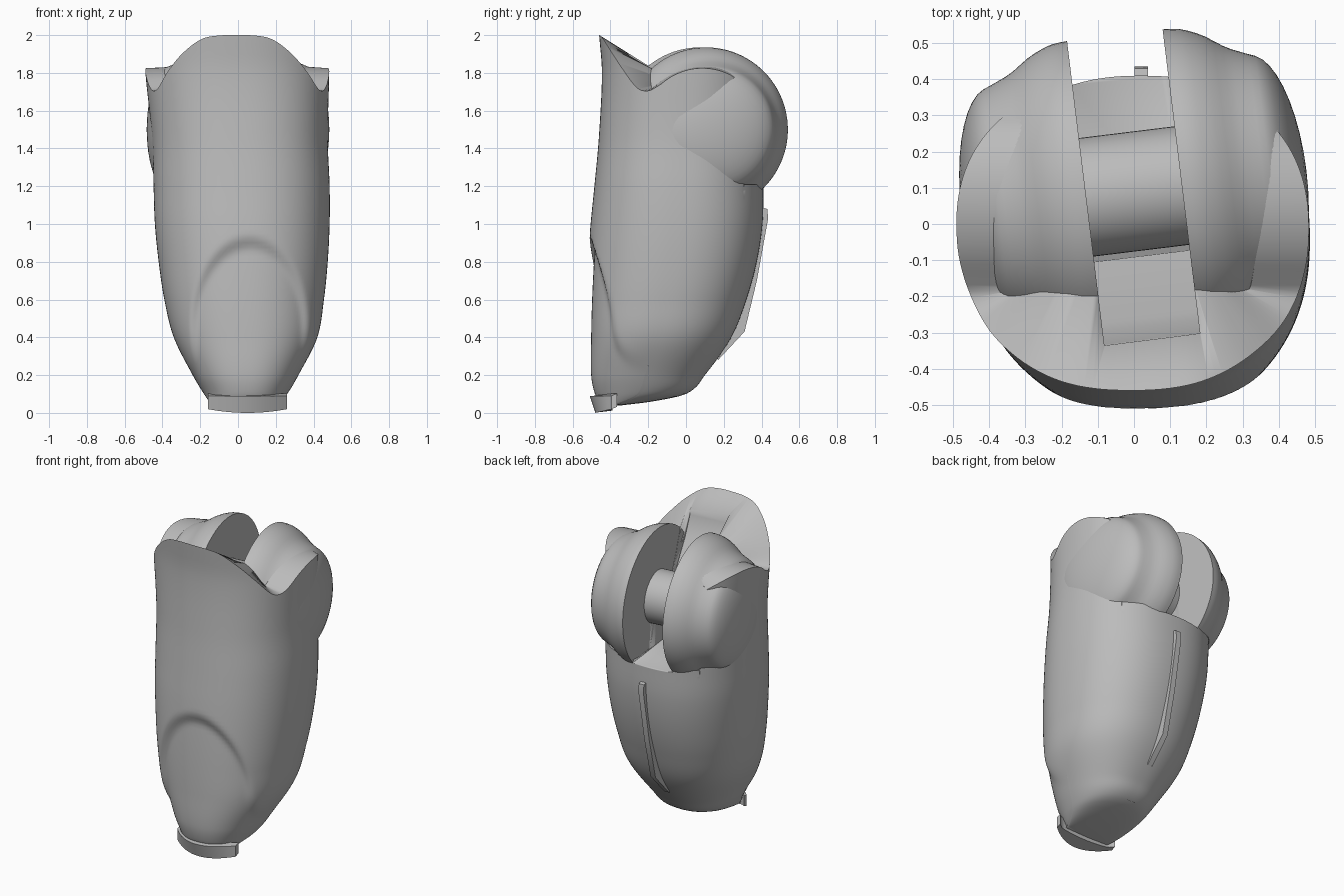
import bpy, bmesh, math
from mathutils import Vector

if "Cube" in bpy.data.objects:
    bpy.data.objects.remove(bpy.data.objects["Cube"])

grey = bpy.data.materials.new("plain grey")
grey.use_nodes = True
grey.diffuse_color = (0.5, 0.5, 0.5, 1)
grey.node_tree.nodes["Principled BSDF"].inputs["Base Color"].default_value = (0.5, 0.5, 0.5, 1)

TILT = math.radians(7)
HUB = Vector((0, 0.09, 1.5))
COLS, ROWS = 144, 72


def finish(name, bm, angle=35):
    bmesh.ops.recalc_face_normals(bm, faces=bm.faces)
    mesh = bpy.data.meshes.new(name)
    bm.to_mesh(mesh)
    bm.free()
    mesh.materials.append(grey)
    ob = bpy.data.objects.new(name, mesh)
    bpy.context.collection.objects.link(ob)
    bpy.ops.object.select_all(action='DESELECT')
    ob.select_set(True)
    bpy.context.view_layer.objects.active = ob
    bpy.ops.object.shade_smooth_by_angle(angle=math.radians(angle))
    return ob


def curve(table, t, k=1):
    """Smooth interpolation of column k against column 0."""
    n = len(table)
    if t <= table[0][0]:
        return table[0][k]
    if t >= table[-1][0]:
        return table[-1][k]
    i = next(j for j in range(n - 1) if table[j + 1][0] >= t)

    def slope(j):
        a, b = table[max(j - 1, 0)], table[min(j + 1, n - 1)]
        return (b[k] - a[k]) / (b[0] - a[0])
    p, q = table[i], table[i + 1]
    h = q[0] - p[0]
    s = (t - p[0]) / h
    return ((1 + 2 * s) * (1 - s) ** 2 * p[k] + s * (1 - s) ** 2 * h * slope(i)
            + s * s * (3 - 2 * s) * q[k] + s * s * (s - 1) * h * slope(i + 1))


# height, right edge, left edge, front edge, back edge
BODY = [(0.04, -0.12, 0.19, -0.46, -0.34), (0.06, -0.15, 0.22, -0.49, -0.18),
        (0.1, -0.18, 0.26, -0.515, 0.0), (0.2, -0.24, 0.32, -0.535, 0.1),
        (0.4, -0.34, 0.42, -0.535, 0.24), (0.6, -0.39, 0.455, -0.53, 0.32),
        (0.8, -0.42, 0.475, -0.52, 0.375), (1.0, -0.44, 0.485, -0.505, 0.405),
        (1.2, -0.447, 0.485, -0.485, 0.41), (1.45, -0.455, 0.475, -0.462, 0.41),
        (1.8, -0.49, 0.483, -0.445, 0.41), (2.0, -0.5, 0.485, -0.46, 0.41)]
RIM = [(-0.46, 2.0), (-0.445, 1.985), (-0.41, 1.92), (-0.35, 1.82),
       (-0.27, 1.72), (-0.21, 1.705), (-0.16, 1.73)]
CHEEK = [(0.133, 0.435), (0.18, 0.43), (0.24, 0.405), (0.3, 0.365), (0.36, 0.338)]


def body_point(a, z):
    xl, xr, yf, yb = (curve(BODY, z, k) for k in (1, 2, 3, 4))
    c, s = math.cos(a), math.sin(a)
    x = (xl + xr) / 2 + (xr - xl) / 2 * math.copysign(abs(c) ** 0.87, c)
    y = (yf + yb) / 2 + (yb - yf) / 2 * math.copysign(abs(s) ** 0.87, s)
    # sunken nail bed with an arched upper fold
    if s < 0:
        u, w = (x - 0.06) / 0.3, max(z - 0.45, 0) / 0.46
        d = min(max((1.08 - math.hypot(u, w)) / 0.2, 0), 1)
        y += 0.033 * d * d * (3 - 2 * d)
    return Vector((x, y, z))


def rim_height(y):
    if y < -0.155:
        return curve(RIM, y)
    if y < 0.3:
        return 1.49 + math.sqrt(0.335 ** 2 - (y - 0.08) ** 2)
    return 1.21


# fingertip shell: stacked rounded sections rising to a scalloped rim
bm = bmesh.new()
rings = [[] for _ in range(ROWS + 2)]
for i in range(COLS):
    a = 2 * math.pi * i / COLS
    top = rim_height(body_point(a, 1.45).y)
    for j in range(ROWS + 1):
        t = j / ROWS
        split = 0.75
        z = 0.04 + 1.06 * (t / split) ** 1.3 if t < split else 1.1 + (top - 1.1) * (t - split) / (1 - split)
        rings[j].append(bm.verts.new(body_point(a, z)))
    p = rings[ROWS][-1].co
    x, y = p.x * 0.7, min(max(p.y, -0.18), 0.35)
    if p.y > 0.3:
        z = 1.2
    else:
        r = curve(CHEEK, abs(x))
        z = HUB.z + math.sqrt(max(r * r - (y - HUB.y) ** 2, 0.001)) - 0.015
    rings[-1].append(bm.verts.new((x, y, z)))
for lo, hi in zip(rings, rings[1:]):
    for i in range(COLS):
        k = (i + 1) % COLS
        bm.faces.new((lo[i], lo[k], hi[k], hi[i]))
for ring, centre in ((rings[0], (0.03, -0.4, 0.035)), (rings[-1], (0, 0.1, 1.2))):
    c = bm.verts.new(centre)
    for i in range(COLS):
        bm.faces.new((ring[i], ring[(i + 1) % COLS], c))
shell = finish("fingertip_shell", bm)


def prism(name, outline, half_width, at=(0, 0), tilt=0.0, angle=30):
    """Extrude a side outline (y, z) across x."""
    bm = bmesh.new()
    sides = [[bm.verts.new((x, y, z)) for y, z in outline] for x in (-half_width, half_width)]
    for s in sides:
        bm.faces.new(s)
    n = len(outline)
    for i in range(n):
        k = (i + 1) % n
        bm.faces.new((sides[0][i], sides[0][k], sides[1][k], sides[1][i]))
    ob = finish(name, bm, angle)
    ob.location = (at[0], at[1], 0)
    ob.rotation_euler.z = tilt
    return ob


# slot cut for the joint
slot = prism("slot_cutter", [(-0.42, 2.1), (-0.41, 1.86), (-0.35, 1.74), (-0.18, 1.5),
                             (-0.16, 1.19), (0.6, 1.19), (0.6, 2.1)], 0.133, (0, HUB.y), TILT)
slot.hide_render = True
slot.hide_set(True)
cut = shell.modifiers.new("slot", 'BOOLEAN')
cut.operation, cut.solver, cut.object = 'DIFFERENCE', 'EXACT', slot


def lathe(name, profile, steps=96):
    """Spin (x, radius) points about the tilted joint axis."""
    bm = bmesh.new()
    verts = [bm.verts.new((x, r, 0)) for x, r in profile]
    edges = [bm.edges.new(e) for e in zip(verts, verts[1:])]
    bmesh.ops.spin(bm, geom=verts + edges, axis=(1, 0, 0), cent=(0, 0, 0),
                   angle=2 * math.pi, steps=steps, use_duplicate=False)
    bmesh.ops.remove_doubles(bm, verts=bm.verts, dist=0.0005)
    ob = finish(name, bm)
    ob.location = HUB
    ob.rotation_euler.z = TILT
    return ob


# knuckle cheeks: flat inside, flared rim, domed outside
for side, name in ((1, "left_cheek"), (-1, "right_cheek")):
    flare = [(0.133 + 0.227 * i / 10, curve(CHEEK, 0.133 + 0.227 * i / 10)) for i in range(11)]
    dome = [(0.36 + 0.12 * math.sin(b), 0.335 * math.cos(b))
            for b in (math.pi / 2 * i / 10 for i in range(1, 11))]
    lathe(name, [(side * x, r) for x, r in [(0.133, 0)] + flare + dome])

# hinge pin between the cheeks
lathe("hinge_pin", [(-0.15, 0.165), (0.15, 0.165)], 48)

# nail tip: curved lip below the fingertip
bm = bmesh.new()
rows = []
for z, push in ((0.0, 0.03), (0.1, 0.0)):
    front, back = [], []
    for i in range(17):
        u = i / 8 - 1
        x = 0.05 + 0.21 * u
        y = -0.51 + push + (0.115 - push) * u * u
        edge = z + (0.02 * u * u if z == 0 else -0.01)
        front.append(bm.verts.new((x, y, edge)))
        back.append(bm.verts.new((x, max(y + 0.03, -0.39), edge + 0.012)))
    rows.append(front + back[::-1])
n = len(rows[0])
for i in range(n):
    k = (i + 1) % n
    bm.faces.new((rows[0][i], rows[0][k], rows[1][k], rows[1][i]))
for r in rows:
    bm.faces.new(r)
finish("nail_tip", bm)

# thin sliver down the back and a small nub underneath
fin = prism("back_sliver", [(0.39, 1.09), (0.43, 1.08), (0.435, 1.03), (0.375, 0.7), (0.31, 0.43),
                            (0.17, 0.28), (0.15, 0.32), (0.3, 0.6), (0.38, 0.9)], 0.018, (0.02, 0))
prism("under_nub", [(-0.05, 0.12), (-0.03, 0.1), (0.01, 0.105), (0.04, 0.15)], 0.03, (0.03, 0))
